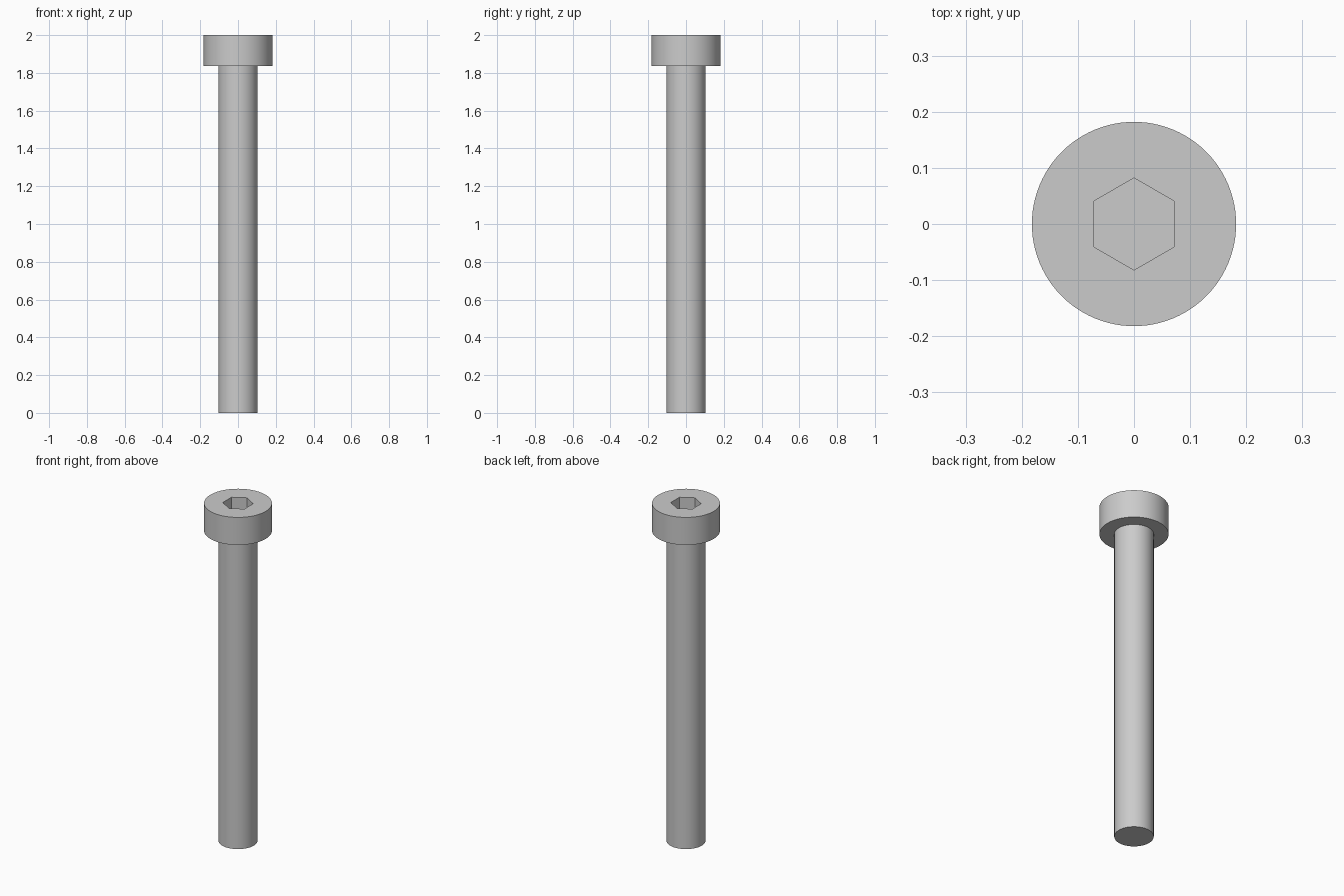
import bpy, bmesh, math

cube = bpy.data.objects.get("Cube")
if cube:
    bpy.data.objects.remove(cube, do_unlink=True)

HEAD_R, SHANK_R, SOCKET_R = 0.182, 0.104, 0.082
TOP, HEAD_BASE, SOCKET_DEPTH = 2.0, 1.837, 0.1
SIDES = 96

steel = bpy.data.materials.new("light_grey_steel")
steel.use_nodes = True
grey = (0.6, 0.6, 0.6, 1)
steel.diffuse_color = grey
steel.node_tree.nodes["Principled BSDF"].inputs["Base Color"].default_value = grey

# Shank and cylindrical head: one lathed profile with flat caps
profile = [(SHANK_R, 0), (SHANK_R, HEAD_BASE), (HEAD_R, HEAD_BASE), (HEAD_R, TOP)]
bm = bmesh.new()
verts = [bm.verts.new((r, 0, z)) for r, z in profile]
edges = [bm.edges.new(pair) for pair in zip(verts, verts[1:])]
bmesh.ops.spin(bm, geom=verts + edges, cent=(0, 0, 0), axis=(0, 0, 1),
               angle=math.tau, steps=SIDES, use_merge=False)
bmesh.ops.remove_doubles(bm, verts=bm.verts, dist=0.0001)
bmesh.ops.holes_fill(bm, edges=bm.edges, sides=0)
bmesh.ops.recalc_face_normals(bm, faces=bm.faces)
mesh = bpy.data.meshes.new("socket_head_bolt")
bm.to_mesh(mesh)
bm.free()
mesh.materials.append(steel)
bolt = bpy.data.objects.new("socket_head_bolt", mesh)
bpy.context.collection.objects.link(bolt)

# Hexagonal drive socket, cut into the head
bpy.ops.mesh.primitive_cylinder_add(vertices=6, radius=SOCKET_R,
                                    depth=2 * SOCKET_DEPTH, location=(0, 0, TOP))
cutter = bpy.context.object
cutter.name = "socket_cutter"
cutter.hide_render = True
cutter.data.materials.append(steel)

bpy.ops.object.select_all(action='DESELECT')
bolt.select_set(True)
bpy.context.view_layer.objects.active = bolt
cut = bolt.modifiers.new("hex_socket", 'BOOLEAN')
cut.operation = 'DIFFERENCE'
cut.solver = 'EXACT'
cut.object = cutter
bpy.ops.object.modifier_apply(modifier=cut.name)
bpy.data.objects.remove(cutter, do_unlink=True)

# Smooth round walls with crisp rims
bpy.ops.object.shade_smooth_by_angle(angle=math.radians(30))
